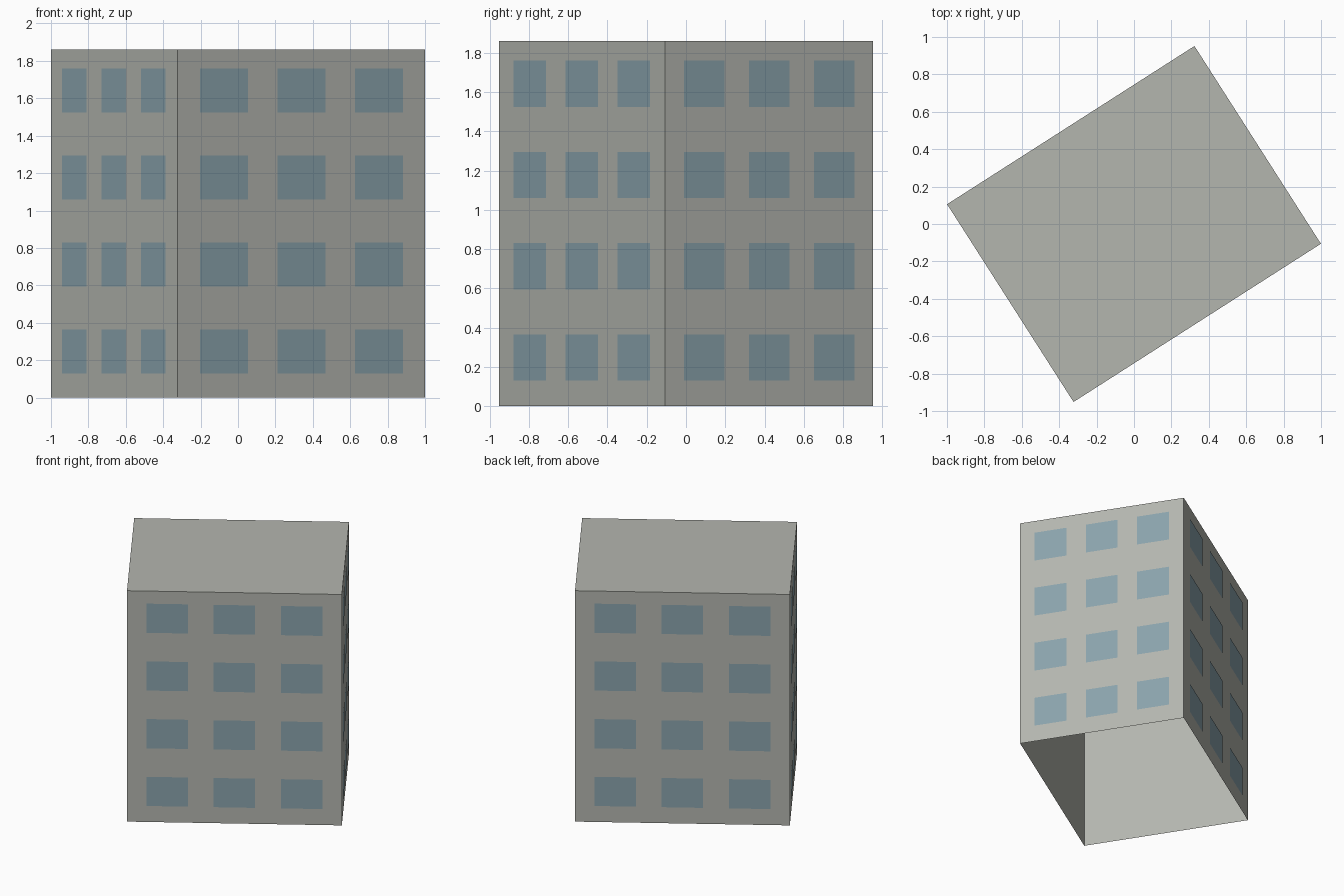
import bpy
import bmesh
from math import radians
from mathutils import Matrix, Vector

cube = bpy.data.objects.get("Cube")
if cube:
    bpy.data.objects.remove(cube, do_unlink=True)

LENGTH, DEPTH, HEIGHT = 1.57, 1.255, 1.86
TURN = Matrix.Rotation(radians(32.6), 4, "Z")
GAP = 0.003


def make_material(name, colour):
    mat = bpy.data.materials.new(name)
    mat.use_nodes = True
    mat.diffuse_color = colour
    mat.node_tree.nodes["Principled BSDF"].inputs["Base Color"].default_value = colour
    return mat


def add_object(name, bm, mat):
    mesh = bpy.data.meshes.new(name)
    bm.to_mesh(mesh)
    bm.free()
    mesh.materials.append(mat)
    obj = bpy.data.objects.new(name, mesh)
    obj.matrix_world = TURN
    bpy.context.collection.objects.link(obj)


concrete = make_material("concrete grey", (0.456, 0.468, 0.429, 1))
glass = make_material("window blue", (0.254, 0.366, 0.413, 1))

# Building shell: box with an open underside
bm = bmesh.new()
bmesh.ops.create_cube(bm, size=1)
bmesh.ops.scale(bm, vec=(LENGTH, DEPTH, HEIGHT), verts=bm.verts)
bmesh.ops.translate(bm, vec=(0, 0, HEIGHT / 2), verts=bm.verts)
bm.normal_update()
underside = [f for f in bm.faces if f.normal.z < -0.5]
bmesh.ops.delete(bm, geom=underside, context="FACES_ONLY")
add_object("building_shell", bm, concrete)


def window_grid(name, angle, width, distance):
    """Three columns by four rows of panes just outside one wall."""
    bm = bmesh.new()
    spin = Matrix.Rotation(radians(angle), 4, "Z")
    half = width * 0.097
    for row in range(4):
        z = 0.13 + row * HEIGHT / 4
        for column in (-1, 0, 1):
            x = column * width * 0.313
            corners = ((x - half, z), (x + half, z),
                       (x + half, z + 0.235), (x - half, z + 0.235))
            bm.faces.new([bm.verts.new(spin @ Vector((u, -distance - GAP, v)))
                          for u, v in corners])
    add_object(name, bm, glass)


# Windows on all four walls
window_grid("front_windows", 0, LENGTH, DEPTH / 2)
window_grid("left_windows", 90, DEPTH, LENGTH / 2)
window_grid("back_windows", 180, LENGTH, DEPTH / 2)
window_grid("right_windows", 270, DEPTH, LENGTH / 2)
